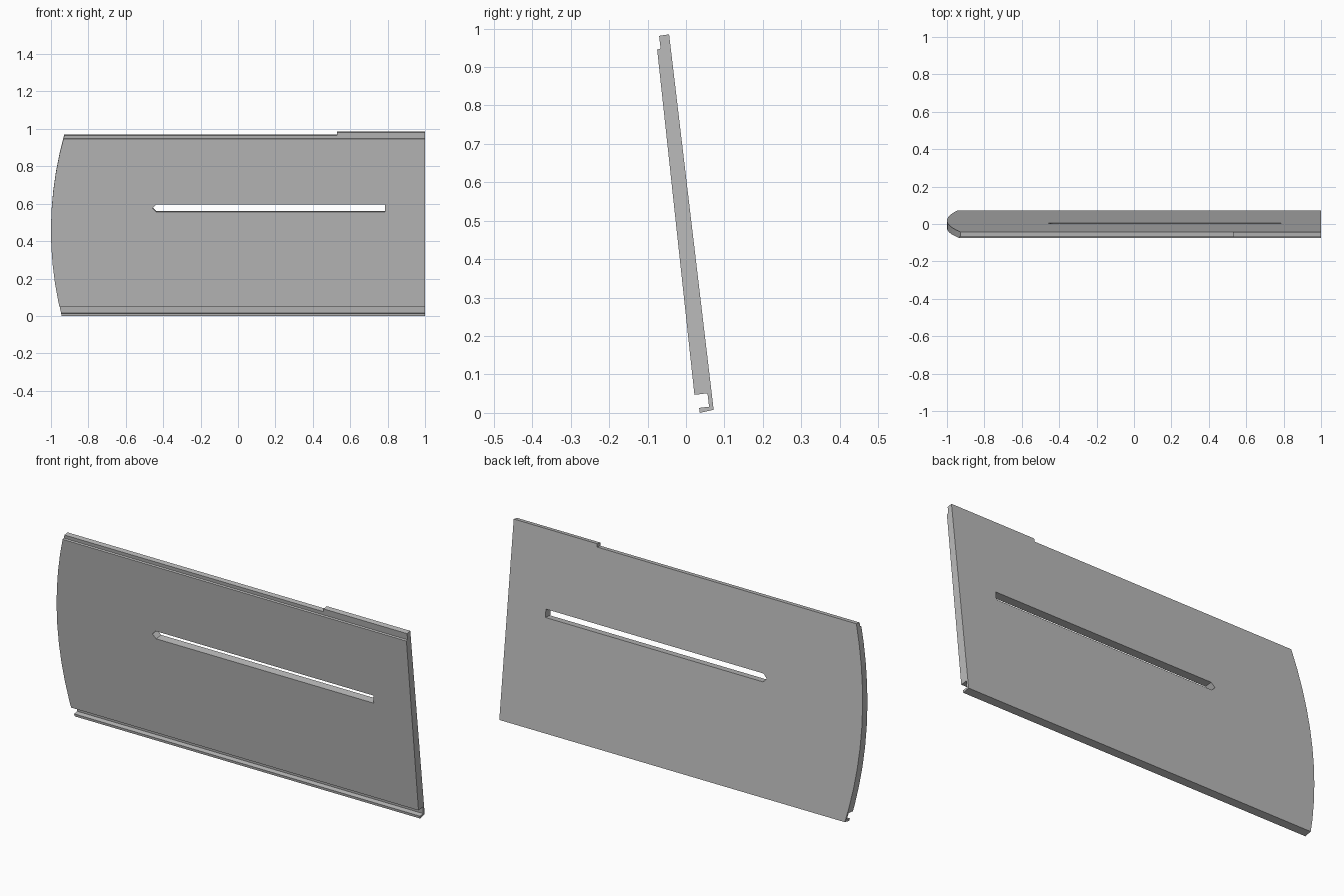
import bpy

cube = bpy.data.objects.get("Cube")
if cube:
    bpy.data.objects.remove(cube, do_unlink=True)

TILT = 0.118  # backward lean of the panel, radians

grey = bpy.data.materials.new("plain grey")
grey.use_nodes = True
COLOUR = (0.5, 0.5, 0.5, 1.0)
grey.diffuse_color = COLOUR
grey.node_tree.nodes["Principled BSDF"].inputs["Base Color"].default_value = COLOUR


def prism(name, start, end):
    """Closed prism between two matching loops of points."""
    n = len(start)
    faces = [list(range(n))[::-1], list(range(n, 2 * n))]
    faces += [[i, (i + 1) % n, (i + 1) % n + n, i + n] for i in range(n)]
    mesh = bpy.data.meshes.new(name)
    mesh.from_pydata(start + end, [], faces)
    mesh.materials.append(grey)
    obj = bpy.data.objects.new(name, mesh)
    bpy.context.collection.objects.link(obj)
    # Make the normals point outwards
    bpy.context.view_layer.objects.active = obj
    bpy.ops.object.mode_set(mode="EDIT")
    bpy.ops.mesh.select_all(action="SELECT")
    bpy.ops.mesh.normals_make_consistent(inside=False)
    bpy.ops.object.mode_set(mode="OBJECT")
    return obj


def cut(target, name, outline, operation):
    """Cut the target square to its face with an (x, height) outline."""
    tool = prism(name, [(x, -0.2, h) for x, h in outline],
                 [(x, 0.2, h) for x, h in outline])
    tool.location.y = 0.05
    tool.rotation_euler.x = TILT
    tool.hide_render = True
    bpy.context.view_layer.update()
    mod = target.modifiers.new(name, "BOOLEAN")
    mod.object = tool
    mod.operation = operation
    mod.solver = "EXACT"
    bpy.context.view_layer.objects.active = target
    bpy.ops.object.modifier_apply(modifier=mod.name)
    bpy.data.objects.remove(tool, do_unlink=True)


# Leaning panel: rebated top edge, open channel and lip along the bottom
section = [
    (0.072, 0.008), (-0.044, 0.985), (-0.070, 0.981), (-0.066, 0.948),
    (-0.075, 0.945), (0.022, 0.047), (0.056, 0.051), (0.060, 0.016),
    (0.034, 0.013), (0.036, 0.0),
]
panel = prism("panel", [(-1.05, y, z) for y, z in section],
              [(1.0, y, z) for y, z in section])

# Bowed left-hand end and the raised stretch of the top edge
STEPS = 10
bow = []
for i in range(STEPS + 1):
    h = -0.02 + i * (0.973 + 0.02) / STEPS
    bow.append((-1.0 + 0.27 * (h - 0.46) ** 2, h))
outline = bow + [(0.53, 0.973), (0.53, 1.1), (1.1, 1.1), (1.1, -0.02)]
cut(panel, "outline", outline, "INTERSECT")

# Long slot with a pointed end
slot = [(-0.457, 0.582), (-0.437, 0.603), (0.787, 0.603),
        (0.787, 0.562), (-0.437, 0.562)]
cut(panel, "slot", slot, "DIFFERENCE")
